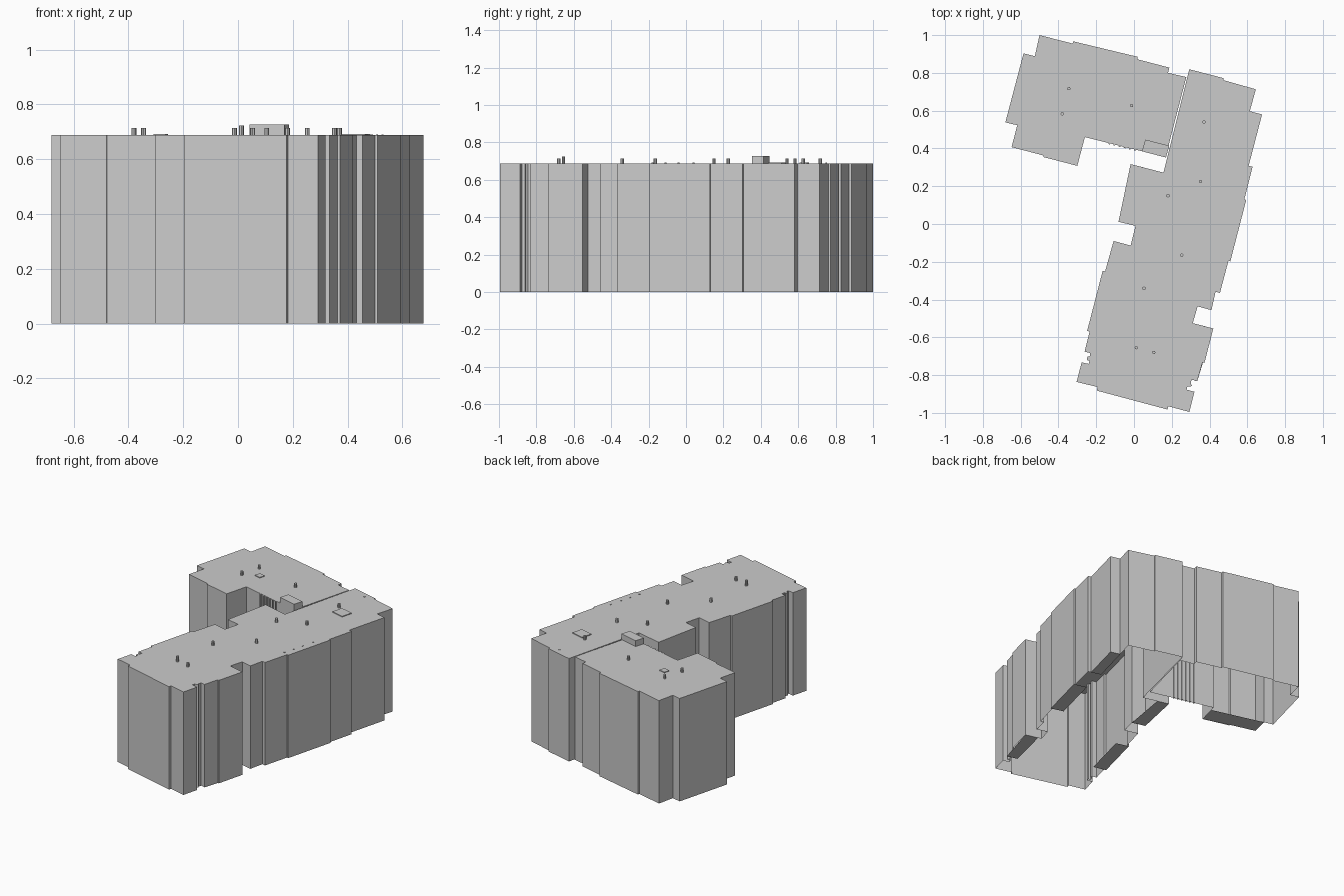
import bpy, bmesh, math
from mathutils import Vector

ROOF = 0.688


def make(name, bm):
    mesh = bpy.data.meshes.new(name)
    bm.to_mesh(mesh)
    bm.free()
    ob = bpy.data.objects.new(name, mesh)
    bpy.context.collection.objects.link(ob)
    return ob


def prism(name, pts, z0, z1, floor=False):
    """Clockwise footprint raised to walls and a roof; the floor is optional."""
    bm = bmesh.new()
    pts = pts[::-1]
    low = [bm.verts.new((x, y, z0)) for x, y in pts]
    top = [bm.verts.new((x, y, z1)) for x, y in pts]
    n = len(pts)
    for i in range(n):
        j = (i + 1) % n
        bm.faces.new((low[i], low[j], top[j], top[i]))
    bm.faces.new(top)
    if floor:
        bm.faces.new(low[::-1])
    return make(name, bm)


def box(name, cx, cy, sx, sy, z0, z1, angle=-14.5):
    """Upright box turned to the building's own axes."""
    a = math.radians(angle)
    u, v = Vector((math.cos(a), math.sin(a))), Vector((-math.sin(a), math.cos(a)))
    c = Vector((cx, cy))
    corners = [(-1, -1), (-1, 1), (1, 1), (1, -1)]
    return prism(name, [tuple(c + u * i * sx / 2 + v * j * sy / 2) for i, j in corners], z0, z1, True)


def sheet(name, pts):
    bm = bmesh.new()
    f = bm.faces.new([bm.verts.new((x, y, 0)) for x, y in pts])
    f.normal_update()
    if f.normal.z > 0:
        f.normal_flip()
    return make(name, bm)


# Back-left wing, open underneath
prism("left_wing", [
    (-.50, 1.0), (-.325, .955), (-.322, .967), (.02, .885), (.018, .872), (.187, .828),
    (.18, .80), (.277, .778), (.167, .354), (-.26, .46), (-.30, .308), (-.478, .354),
    (-.48, .363), (-.648, .407), (-.618, .523), (-.681, .538), (-.585, .903),
    (-.525, .888)], 0, ROOF)

# Long main block, split into its right and left outlines
right_side = [
    (.293, .819), (.475, .772), (.472, .762), (.645, .713), (.613, .597), (.678, .58),
    (.607, .308), (.628, .303), (.584, .13), (.594, .127), (.51, -.198), (.50, -.195),
    (.455, -.365), (.432, -.358), (.41, -.456), (.337, -.436), (.311, -.525),
    (.42, -.553), (.373, -.735), (.363, -.732), (.335, -.832), (.305, -.824),
    (.30, -.845), (.308, -.858), (.282, -.862), (.278, -.877), (.32, -.888), (.293, -.995)]
left_side = [
    (.182, -.965), (.177, -.982), (-.197, -.882), (-.193, -.863), (-.304, -.836),
    (-.277, -.732), (-.24, -.741), (-.236, -.724), (-.25, -.72), (-.246, -.70),
    (-.235, -.703), (-.232, -.683), (-.262, -.676), (-.235, -.57), (-.248, -.566),
    (-.166, -.248), (-.153, -.251), (-.108, -.09), (-.018, -.114), (.008, -.01),
    (-.082, .012), (-.018, .317), (.156, .272)]
prism("main_block", right_side + left_side, 0, ROOF)

# Undersides of the projecting bays
bays = [
    [(-.648, .407), (-.48, .363), (-.30, .308), (-.27, .43), (-.618, .523)],
    [(.613, .597), (.678, .58), (.607, .308), (.54, .325)],
    [(.594, .127), (.51, -.198), (.425, -.176), (.509, .149)],
    [(.42, -.553), (.335, -.832), (.265, -.814), (.335, -.531)],
    [(-.248, -.566), (-.166, -.248), (-.08, -.27), (-.162, -.588)],
    [(-.082, .012), (-.018, .317), (.06, .297), (.008, -.01)]]
for i, pts in enumerate(bays):
    sheet(f"bay_floor_{i}", pts)

# Thin pilasters on the courtyard wall of the wing
for i in range(6):
    x = -.13 + i * .027
    box(f"courtyard_pilaster_{i}", x, .46 - (x + .26) * .248, .009, .012, 0, ROOF)

# Stair head on the roof
prism("stair_head", [(.06, .447), (.187, .414), (.169, .352), (.042, .385)], ROOF - .002, .727, True)

# Flat roof hatches
box("wing_hatch", -.282, .632, .045, .04, ROOF - .002, ROOF + .005)
box("main_hatch", .43, .485, .09, .075, ROOF - .002, ROOF + .005)

# Round roof vents: x, y, top height
vents = [(-.345, .717, .714), (-.38, .583, .714), (-.013, .627, .714), (.37, .54, .714),
         (.352, .225, .714), (.18, .15, .714), (.253, -.165, .714), (.053, -.34, .714),
         (.012, -.655, .724), (.105, -.68, .714)]
for i, (x, y, z) in enumerate(vents):
    bpy.ops.mesh.primitive_cylinder_add(vertices=8, radius=.009, depth=z - ROOF,
                                        location=(x, y, (z + ROOF) / 2))
    bpy.context.object.name = f"roof_vent_{i}"

# Small roof drains along the right edge
for i, (x, y) in enumerate([(.528, .04), (.507, -.04), (.49, -.11), (.47, -.18), (.41, .75)]):
    box(f"roof_drain_{i}", x, y, .005, .009, ROOF - .002, ROOF + .003)
